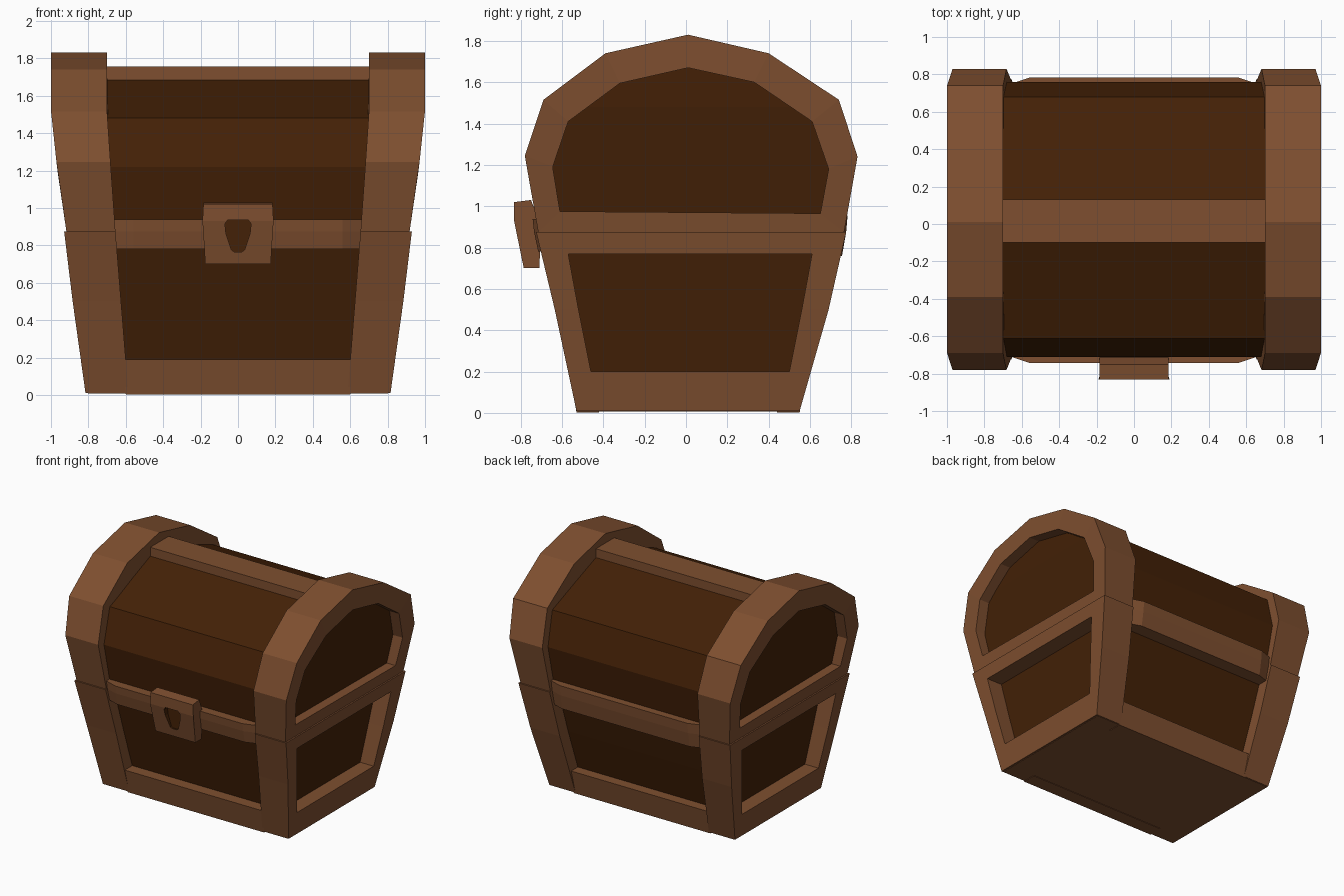
import bpy, bmesh

if "Cube" in bpy.data.objects:
    bpy.data.objects.remove(bpy.data.objects["Cube"])


def make_mat(name, rgb):
    m = bpy.data.materials.new(name)
    m.diffuse_color = (*rgb, 1)
    m.use_nodes = True
    m.node_tree.nodes["Principled BSDF"].inputs["Base Color"].default_value = m.diffuse_color
    return m


TRIM = make_mat("trim_wood", (0.21, 0.078, 0.029))
DARK = make_mat("dark_wood", (0.057, 0.015, 0.002))


def finish(name, bm, *mats):
    bmesh.ops.recalc_face_normals(bm, faces=bm.faces)
    me = bpy.data.meshes.new(name)
    bm.to_mesh(me)
    bm.free()
    ob = bpy.data.objects.new(name, me)
    bpy.context.collection.objects.link(ob)
    for m in mats:
        me.materials.append(m)
    return ob


def lerp(table, z):
    for (z0, a), (z1, b) in zip(table, table[1:]):
        if z <= z1:
            return a + (b - a) * (z - z0) / (z1 - z0)
    return table[-1][1]


def outer_x(z):
    return lerp([(0, .81), (.5, .88), (.87, .925), (1.24, .97), (1.52, 1), (2, 1)], z)


def inner_x(z):
    return lerp([(0, .585), (.87, .655), (1.5, .70), (2, .70)], z)


def loft(name, sections, *mats):
    """Skin a stack of closed outlines with equal point counts, capped at both ends."""
    bm = bmesh.new()
    loops = [[bm.verts.new(p) for p in sec] for sec in sections]
    n = len(loops[0])
    for a, b in zip(loops, loops[1:]):
        for i in range(n):
            j = (i + 1) % n
            bm.faces.new((a[i], a[j], b[j], b[i]))
    bm.faces.new(loops[0])
    bm.faces.new(loops[-1])
    return finish(name, bm, *mats)


def prism(name, profile, mats, pivot=None):
    """Profile of (y, z, half width), spanning left to right; pivot flips it to the back."""
    return loft(name, [[(s * x, y if pivot is None else pivot - y, z) for y, z, x in profile]
                       for s in (-1, 1)], *mats)


def ring(name, outer, inner, side, low_grow):
    """End frame: a band between two side outlines, from inner to outer x."""
    bm = bmesh.new()
    loops = []
    for pts, fx, g in ((outer, outer_x, low_grow), (inner, outer_x, low_grow),
                       (inner, inner_x, 0), (outer, inner_x, 0)):
        loops.append([bm.verts.new((side * (fx(z) + (g if z < 1 else 0)), y, z))
                      for y, z in pts])
    n = len(outer)
    for k in range(4):
        a, b = loops[k], loops[(k + 1) % 4]
        for i in range(n):
            j = (i + 1) % n
            bm.faces.new((a[i], a[j], b[j], b[i]))
    return finish(name, bm, TRIM)


# Dark planked core: stacked rectangles (z, front y, back y, side recess)
base_rows = [(.03, -.44, .46, .11), (.19, -.47, .50, .115),
             (.5, -.545, .585, .125), (.87, -.63, .675, .13)]
lid_rows = [(.87, -.66, .71, .085), (1.22, -.71, .76, .085),
            (1.48, -.612, .68, .085), (1.685, -.10, .13, .085)]
for name, rows in (("base_core", base_rows), ("lid_core", lid_rows)):
    secs = []
    for z, y0, y1, recess in rows:
        x = outer_x(z) - recess
        secs.append([(-x, y0, z), (x, y0, z), (x, y1, z), (-x, y1, z)])
    loft(name, secs, DARK)

# End frames, lid and base
lid_out = [(-.715, .875), (-.78, 1.245), (-.69, 1.515), (-.39, 1.74), (.01, 1.83),
           (.40, 1.74), (.74, 1.515), (.83, 1.24), (.765, .875)]
lid_in = [(-.61, .975), (-.645, 1.19), (-.57, 1.41), (-.32, 1.595), (.01, 1.67),
          (.33, 1.60), (.61, 1.41), (.69, 1.18), (.65, .965)]
base_out = [(-.725, .875), (-.635, .5), (-.53, .01), (.55, .01), (.69, .5), (.775, .875)]
base_in = [(-.57, .77), (-.52, .5), (-.46, .2), (.50, .2), (.56, .5), (.61, .77)]
for side, label in ((-1, "left"), (1, "right")):
    ring(label + "_lid_frame", lid_out, lid_in, side, -.008)
    ring(label + "_base_frame", base_out, base_in, side, .004)

# Ridge beam on the lid
prism("ridge_beam", [(-.10, 1.65, .72), (-.10, 1.755, .72),
                     (.13, 1.755, .72), (.13, 1.65, .72)], [TRIM])

# Bottom rails, floor and middle strips
rail = [(-.53, .003, .60), (-.563, .19, .62), (-.44, .19, .62), (-.42, .003, .60)]
prism("front_bottom_rail", rail, [TRIM])
prism("back_bottom_rail", rail, [TRIM], .02)
prism("floor", [(-.525, .007, .803), (-.525, .04, .803),
                (.545, .04, .803), (.545, .007, .803)], [TRIM])


def strip(name, low, high, pivot=0, s=1):
    secs = []
    for z, y in ((low, -.715), (.875, -.735), (high, -.742)):
        plan = [(-.68, -.55), (-.68, y + .04), (-.56, y), (.56, y), (.68, y + .04), (.68, -.55)]
        secs.append([(px, pivot + s * py, z) for px, py in plan])
    loft(name, secs, TRIM)


strip("front_middle_strip", .78, .937)
strip("back_middle_strip", .76, .955, .04, -1)

# Lock plate with a cut keyhole
lock = prism("lock_plate", [(-.832, 1.02, .185), (-.832, .93, .19), (-.785, .70, .175),
                            (-.71, .70, .175), (-.70, .90, .185), (-.75, 1.03, .185)],
             [TRIM, DARK])
bm = bmesh.new()
hole = [(-.055, .935), (.055, .935), (.07, .915), (.065, .865), (.035, .775),
        (.02, .765), (-.02, .765), (-.035, .775), (-.065, .865), (-.07, .915)]
face = bm.faces.new([bm.verts.new((x, -.95, z)) for x, z in hole])
ext = bmesh.ops.extrude_face_region(bm, geom=[face])
for v in ext["geom"]:
    if isinstance(v, bmesh.types.BMVert):
        v.co.y = -.785
for f in bm.faces:
    f.material_index = 1
cutter = finish("keyhole_cutter", bm, TRIM, DARK)
cutter.hide_render = True
cutter.display_type = 'WIRE'
mod = lock.modifiers.new("keyhole", 'BOOLEAN')
mod.operation = 'DIFFERENCE'
mod.solver = 'EXACT'
mod.object = cutter
